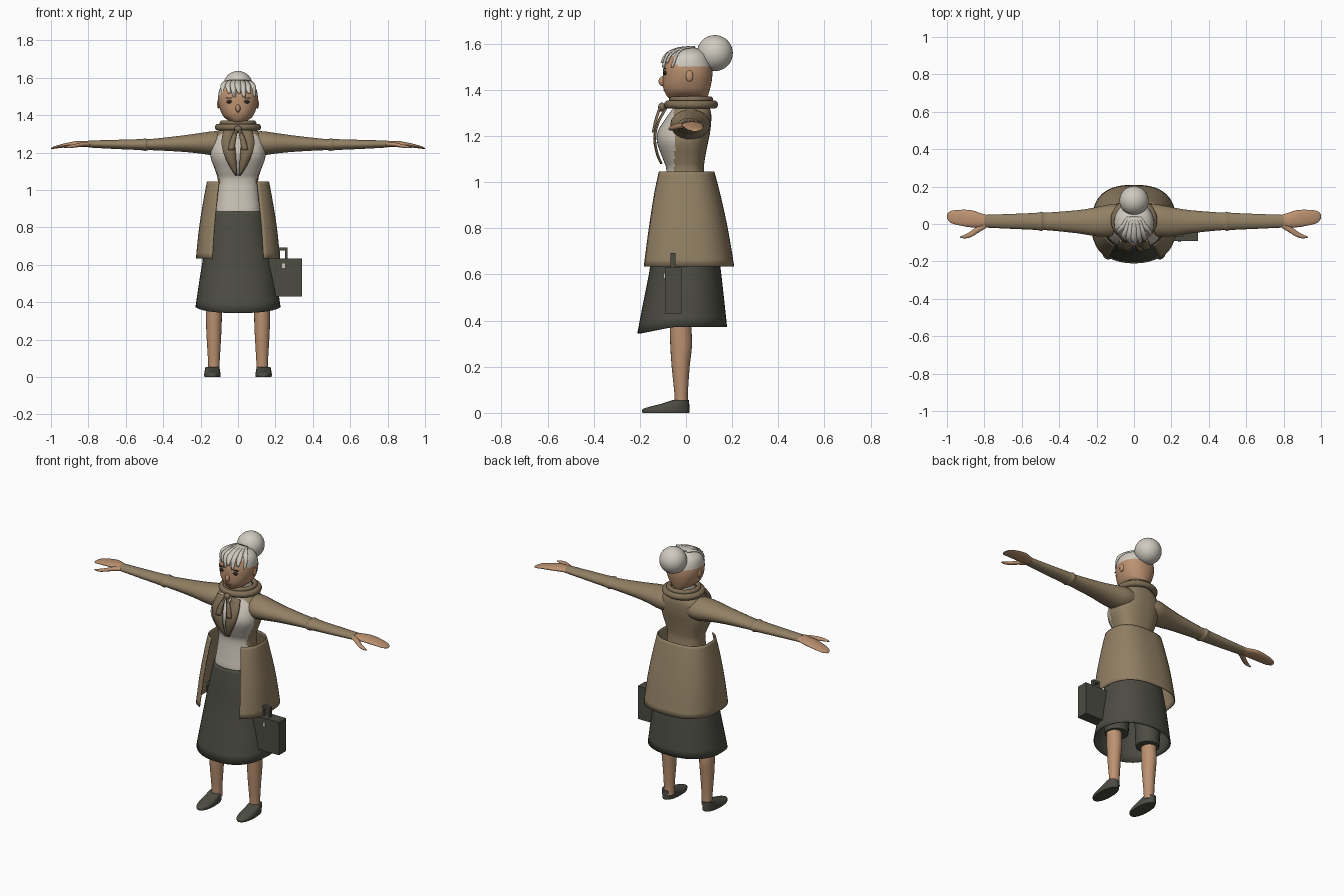
import bpy, bmesh, math
from mathutils import Vector

if "Cube" in bpy.data.objects:
    bpy.data.objects.remove(bpy.data.objects["Cube"])


def mat(name, r, g, b):
    m = bpy.data.materials.new(name)
    m.diffuse_color = [((c / 255 + 0.055) / 1.055) ** 2.4 for c in (r, g, b)] + [1]
    m.use_nodes = True
    m.node_tree.nodes["Principled BSDF"].inputs["Base Color"].default_value = m.diffuse_color
    return m


COAT = mat("coat_tan", 146, 128, 100)
SCARF = mat("scarf_brown", 128, 111, 86)
SKIN = mat("skin", 188, 146, 113)
SHIRT = mat("shirt_cream", 200, 192, 180)
HAIR = mat("hair_white", 208, 203, 192)
DARK = mat("dark_olive", 76, 76, 67)
BLACK = mat("eye_dark", 48, 45, 42)
LIP = mat("lip", 165, 112, 90)


def finish(bm, name, mats, rule=None, thick=0, angle=40):
    bmesh.ops.recalc_face_normals(bm, faces=bm.faces)
    if rule:
        for f in bm.faces:
            f.material_index = rule(f.calc_center_median())
    me = bpy.data.meshes.new(name)
    bm.to_mesh(me)
    bm.free()
    for m in mats:
        me.materials.append(m)
    ob = bpy.data.objects.new(name, me)
    bpy.context.collection.objects.link(ob)
    if thick:
        s = ob.modifiers.new("thickness", "SOLIDIFY")
        s.thickness, s.offset = thick, 0
    bpy.ops.object.select_all(action="DESELECT")
    ob.select_set(True)
    bpy.context.view_layer.objects.active = ob
    bpy.ops.object.shade_smooth_by_angle(angle=math.radians(angle))
    return ob


def smooth_rows(rows, n):
    """Catmull-Rom resampling of section rows."""
    out = []
    for i in range(len(rows) - 1):
        p0, p1, p2, p3 = (rows[max(0, min(len(rows) - 1, i + k))] for k in (-1, 0, 1, 2))
        for s in range(n):
            t = s / n
            out.append([0.5 * (2 * b + (c - a) * t + (2 * a - 5 * b + 4 * c - d) * t * t
                               + (3 * b - a - 3 * c + d) * t ** 3)
                        for a, b, c, d in zip(p0, p1, p2, p3)])
    return out + [list(rows[-1])]


def power(v, e):
    return math.copysign(abs(v) ** e, v)


def skin_rings(bm, rings, closed=True, caps=True):
    vs = [[bm.verts.new(p) for p in r] for r in rings]
    k = len(vs[0])
    for a, b in zip(vs, vs[1:]):
        for i in range(k if closed else k - 1):
            j = (i + 1) % k
            bm.faces.new((a[i], a[j], b[j], b[i]))
    if caps:
        bm.faces.new(vs[0])
        bm.faces.new(vs[-1])


def upright(name, rows, mats, rule=None, xc=0, sides=40, n=4, expo=2.2, gap=0, caps=True, thick=0, warp=None):
    """Loft rows of (z, half width, front y, back y); gap leaves the front open."""
    bm, rings = bmesh.new(), []
    for z, rx, yf, yb in smooth_rows(rows, n):
        ring = []
        for i in range(sides + (1 if gap else 0)):
            t = gap + (2 * math.pi - 2 * gap) * i / sides
            y = (yf + yb) / 2 - (yb - yf) / 2 * power(math.cos(t), 2 / expo)
            p = (xc + rx * power(math.sin(t), 2 / expo), y, z)
            ring.append(warp(p) if warp else p)
        rings.append(ring)
    skin_rings(bm, rings, not gap, caps)
    return finish(bm, name, mats, rule, thick)


def sideways(name, rows, mats, s, sides=18, n=3):
    """Loft rows of (x, y, z, half depth, half height) along the arm."""
    bm = bmesh.new()
    skin_rings(bm, [[(s * x, y + ry * math.cos(2 * math.pi * i / sides),
                      z + rz * math.sin(2 * math.pi * i / sides)) for i in range(sides)]
                    for x, y, z, ry, rz in smooth_rows(rows, n)])
    return finish(bm, name, mats, angle=60)


def ball(name, loc, scale, m, seg=24):
    bm = bmesh.new()
    bmesh.ops.create_uvsphere(bm, u_segments=seg, v_segments=seg // 2, radius=1)
    for v in bm.verts:
        v.co = Vector(loc) + v.co * Vector(scale)
    return finish(bm, name, [m])


def box(name, lo, hi, m):
    bm = bmesh.new()
    bmesh.ops.create_cube(bm, size=1)
    lo, hi = Vector(lo), Vector(hi)
    for v in bm.verts:
        v.co = (lo + hi) / 2 + v.co * (hi - lo)
    return finish(bm, name, [m], angle=20)


def ribbon(name, rows, m, thick=0.008):
    """Strip of rows (x1, x2, y, z)."""
    bm = bmesh.new()
    skin_rings(bm, [[(a, y, z), ((a + b) / 2, y - 0.004, z), (b, y, z)] for a, b, y, z in smooth_rows(rows, 3)],
               False, False)
    return finish(bm, name, [m], thick=thick)


def ring(name, rx, ry, y, z, r, m):
    bm = bmesh.new()
    rings = []
    for i in range(37):
        a = 2 * math.pi * i / 36
        rings.append([((rx + r * math.cos(b)) * math.cos(a), y + (ry + r * math.cos(b)) * math.sin(a),
                       z + r * math.sin(b)) for b in (2 * math.pi * k / 10 for k in range(10))])
    skin_rings(bm, rings, True, False)
    bmesh.ops.remove_doubles(bm, verts=bm.verts, dist=1e-5)
    return finish(bm, name, [m])


# Jacket body with cream shirt front and collar
upright("torso", [(0.80, .12, -.105, .1), (0.88, .125, -.112, .1), (0.95, .117, -.1, .09), (1.05, .108, -.085, .078),
                  (1.10, .12, -.1, .082), (1.17, .145, -.125, .095), (1.22, .145, -.122, .105),
                  (1.28, .135, -.085, .11), (1.315, .105, -.06, .105), (1.345, .065, -.04, .09), (1.38, .05, -.03, .08)],
        [COAT, SHIRT], lambda c: 1 if c.y < -0.05 or c.z > 1.325 else 0, sides=56, expo=2.5)


# Skirt, with the hem dipping at the front
def hem(p):
    x, y, z = p
    w = max(0, 1 - (z - 0.37) / 0.15)
    return (x, y, z - 0.028 * w * max(0, min(1, (-y - 0.06) / 0.14)))


upright("skirt", [(0.885, .132, -.118, .108), (0.78, .155, -.135, .125), (0.6, .19, -.158, .15), (0.372, .225, -.208, .175)],
        [DARK], warp=hem, caps=False, thick=0.006)

# Open-fronted coat tails
upright("coat_tails", [(1.045, .163, -.13, .12), (0.95, .181, -.153, .145), (0.8, .205, -.18, .178), (0.635, .222, -.205, .206)],
        [COAT], gap=math.radians(32), expo=2.6, caps=False, thick=0.006)

# Head with hair cap
upright("head", [(1.34, .045, -.03, .08), (1.365, .045, -.075, .092), (1.39, .075, -.092, .1), (1.42, .092, -.1, .108),
                 (1.46, .104, -.1, .114), (1.50, .106, -.097, .112), (1.54, .098, -.082, .1),
                 (1.565, .076, -.058, .08), (1.582, .035, -.01, .045)],
        [SKIN, HAIR], lambda c: 1 if (c.z > 1.5 and c.y > -0.04) or c.z > 1.545 else 0, sides=48)
ball("hair_bun", (0, .125, 1.559), (.078, .078, .078), HAIR, 32)
for k in range(7):
    u = (k - 3) / 3
    x, low = u * 0.078, 1.505 + (0.012 if k % 2 else -0.008)
    back = 0.045 * abs(u) ** 2
    ribbon("fringe_lock", [(x * .35 - .012, x * .35 + .012, .04, 1.586), (x * .7 - .016, x * .7 + .016, -.03 + back / 2, 1.58),
                           (x - .016, x + .016, -.082 + back, 1.555), (x + .001, x + .012, -.102 + back, low)], HAIR, .009)

# Face
ball("nose", (0, -.1, 1.437), (.013, .019, .022), SKIN, 16)
box("mouth", (-.018, -.1005, 1.396), (.018, -.0925, 1.4), LIP)
for s in (-1, 1):
    ball("eye", (s * .045, -.09, 1.473), (.017, .008, .01), BLACK, 16)
    box("eyebrow", (s * .045 - .02, -.095, 1.49), (s * .045 + .02, -.086, 1.495), BLACK)
    ball("ear", (s * .104, .015, 1.46), (.008, .016, .025), SKIN, 14)

# Scarf: two coils, knot, short ties and long leaf-shaped tails
ring("scarf_lower_coil", .105, .098, .022, 1.336, .019, SCARF)
ring("scarf_upper_coil", .085, .082, .022, 1.358, .014, SCARF)
ball("scarf_knot", (0, -.105, 1.325), (.02, .016, .02), SCARF, 16)
for s in (-1, 1):
    ribbon("scarf_tie", [(s * .002, s * .014, -.112, 1.32), (s * .012, s * .042, -.13, 1.265),
                         (s * .02, s * .052, -.14, 1.215)], SCARF)
    ribbon("scarf_tail", [(s * .02, s * .075, -.085, 1.32), (s * .018, s * .088, -.118, 1.26),
                          (s * .012, s * .075, -.134, 1.19), (s * .008, s * .04, -.122, 1.12),
                          (s * .006, s * .012, -.104, 1.08)], SCARF)

for s in (-1, 1):
    # Sleeve with elbow fold, hand and thumb
    sideways("sleeve", [(.05, .03, 1.25, .065, .055), (.12, .02, 1.25, .085, .066), (.2, .012, 1.25, .078, .056),
                        (.3, .012, 1.248, .062, .044), (.47, .014, 1.243, .047, .03), (.495, .014, 1.243, .052, .035),
                        (.52, .014, 1.243, .046, .03), (.65, .014, 1.244, .04, .025), (.8, .015, 1.246, .034, .019)], [COAT], s)
    sideways("hand", [(.775, .015, 1.246, .03, .016), (.82, .02, 1.247, .038, .016), (.87, .028, 1.246, .046, .015),
                      (.93, .034, 1.238, .042, .011), (.98, .038, 1.228, .032, .007), (.999, .04, 1.222, .012, .003)], [SKIN], s)
    sideways("thumb", [(.79, -.005, 1.246, .016, .012), (.83, -.025, 1.244, .02, .012), (.865, -.05, 1.238, .017, .01),
                       (.9, -.066, 1.232, .011, .008), (.93, -.07, 1.229, .003, .003)], [SKIN], s)
    # Leg, dark thigh under the skirt, shoe
    upright("lower_leg", [(.03, .031, -.05, .01), (.08, .031, -.05, .008), (.2, .038, -.062, .016),
                          (.29, .042, -.068, .026), (.36, .043, -.07, .024), (.45, .043, -.07, .02)],
            [SKIN], xc=s * .129, sides=20, n=3, expo=2)
    upright("thigh", [(.375, .068, -.085, .05), (.5, .074, -.09, .06), (.72, .075, -.09, .07)],
            [DARK], xc=s * .115, sides=20, n=2, expo=2)
    upright("shoe", [(0, .042, -.188, .014), (.012, .044, -.19, .015), (.022, .043, -.175, .015),
                     (.04, .04, -.105, .014), (.055, .036, -.06, .012)],
            [DARK], xc=s * .137, sides=24, n=2, expo=2.2)

# Briefcase
box("briefcase", (.165, -.09, .43), (.343, -.02, .633), DARK)
for x in (.218, .258):
    box("handle_post", (x - .007, -.067, .63), (x + .007, -.045, .685), DARK)
box("handle_bar", (.211, -.067, .678), (.265, -.045, .693), DARK)
box("briefcase_clasp", (.234, -.097, .582), (.252, -.089, .606), HAIR)
